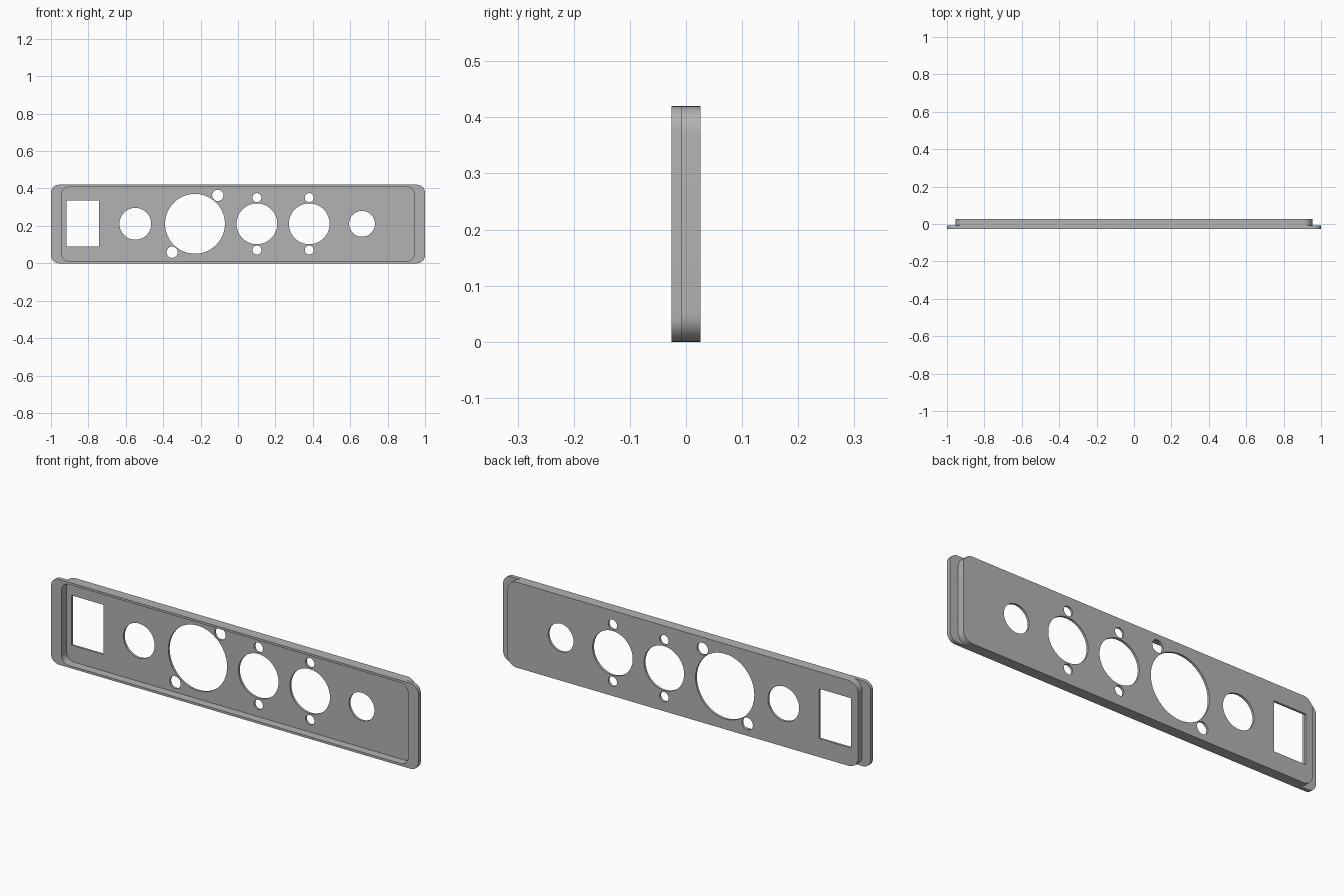
import bpy, bmesh, math

if "Cube" in bpy.data.objects:
    bpy.data.objects.remove(bpy.data.objects["Cube"])

H = 0.42                                   # panel height
FRONT, STEP, FLOOR, BACK = -0.026, -0.007, 0.015, 0.026

grey = bpy.data.materials.new("plain grey")
grey.diffuse_color = (0.45, 0.45, 0.45, 1)
grey.use_nodes = True
grey.node_tree.nodes["Principled BSDF"].inputs["Base Color"].default_value = grey.diffuse_color


def prism(name, outline, y0, y1):
    """Extrude an (x, z) outline from y0 to y1."""
    bm = bmesh.new()
    face = bm.faces.new([bm.verts.new((x, y0, z)) for x, z in outline])
    new = bmesh.ops.extrude_face_region(bm, geom=[face])["geom"]
    bmesh.ops.translate(bm, vec=(0, y1 - y0, 0),
                        verts=[v for v in new if isinstance(v, bmesh.types.BMVert)])
    bmesh.ops.recalc_face_normals(bm, faces=bm.faces)
    me = bpy.data.meshes.new(name)
    bm.to_mesh(me)
    bm.free()
    me.materials.append(grey)
    ob = bpy.data.objects.new(name, me)
    bpy.context.collection.objects.link(ob)
    return ob


def rounded(half_w, z0, z1, r, n=10):
    pts = []
    corners = [(half_w - r, z1 - r), (r - half_w, z1 - r),
               (r - half_w, z0 + r), (half_w - r, z0 + r)]
    for q, (cx, cz) in enumerate(corners):
        for i in range(n + 1):
            a = math.pi / 2 * (q + i / n)
            pts.append((cx + r * math.cos(a), cz + r * math.sin(a)))
    return pts


def circle(cx, cz, r, n=56):
    return [(cx + r * math.cos(math.tau * i / n), cz + r * math.sin(math.tau * i / n))
            for i in range(n)]


def boolean(target, other, op):
    bpy.context.view_layer.objects.active = target
    mod = target.modifiers.new(op, 'BOOLEAN')
    mod.operation, mod.solver, mod.object = op, 'EXACT', other
    bpy.ops.object.modifier_apply(modifier=mod.name)
    bpy.data.objects.remove(other)


# Front flange joined to the slightly narrower body behind it
panel = prism("connector_panel", rounded(1.0, 0, H, 0.043), FRONT, STEP)
boolean(panel, prism("body", rounded(0.954, 0, H, 0.05), STEP, BACK), 'UNION')

# Shallow tray hollowed out from the front
boolean(panel, prism("recess", rounded(0.943, 0.011, 0.409, 0.04), FRONT - 0.05, FLOOR),
        'DIFFERENCE')

# Socket openings and their screw holes: x, z, radius
mid = H / 2 + 0.001
holes = [(-0.549, mid, 0.085), (-0.23, mid, 0.16), (0.663, mid, 0.069),
         (-0.108, 0.363, 0.03), (-0.352, 0.059, 0.03)]
for x in (0.101, 0.381):
    holes += [(x, mid, 0.109), (x, mid + 0.14, 0.024), (x, mid - 0.14, 0.024)]
for x, z, r in holes:
    boolean(panel, prism("hole", circle(x, z, r), 0, 0.06), 'DIFFERENCE')

# Rectangular switch opening
rect = [(-0.917, 0.091), (-0.743, 0.091), (-0.743, 0.336), (-0.917, 0.336)]
boolean(panel, prism("slot", rect, 0, 0.06), 'DIFFERENCE')

panel.select_set(True)
bpy.context.view_layer.objects.active = panel
bpy.ops.object.shade_smooth_by_angle(angle=math.radians(30))
